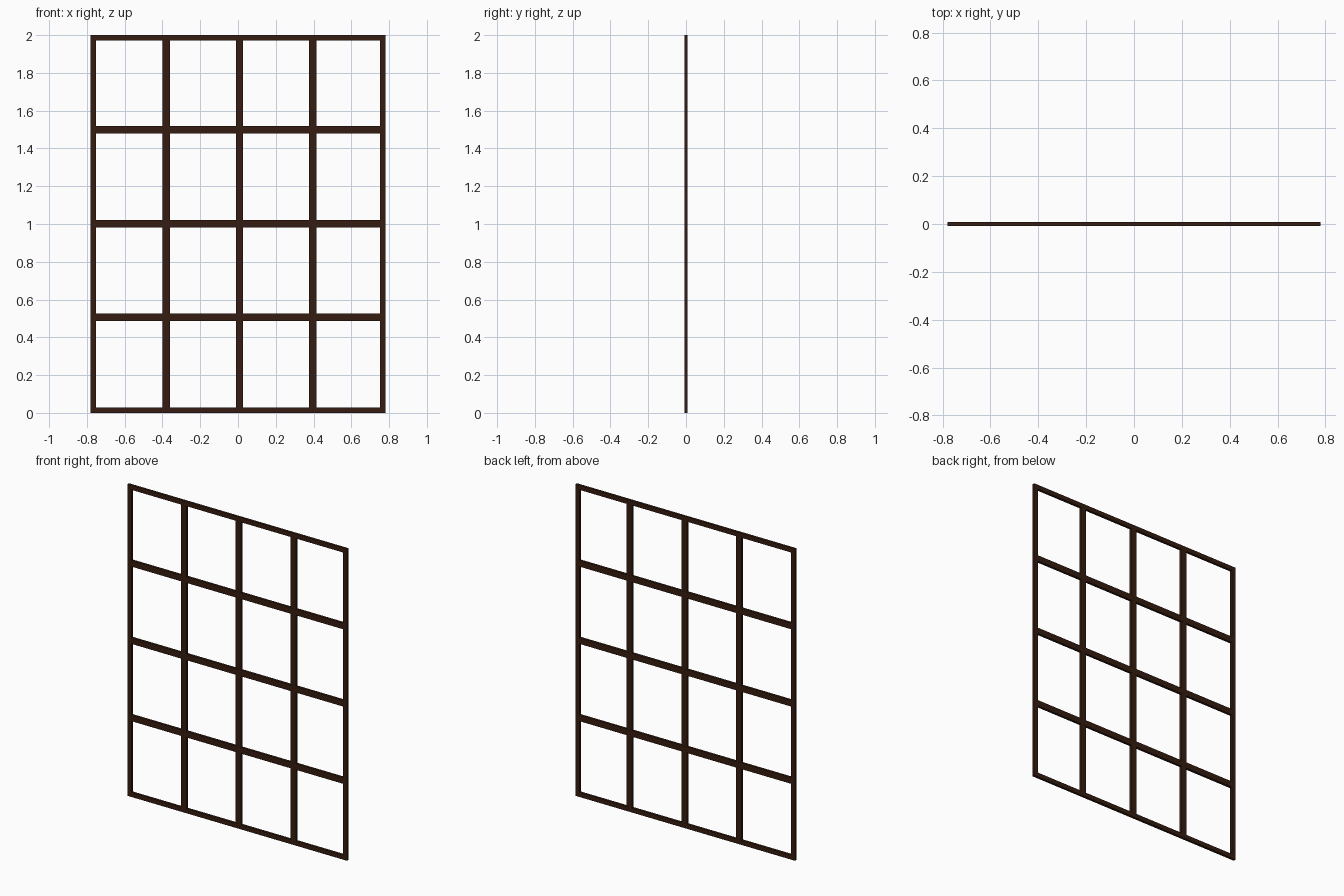
import bpy

if "Cube" in bpy.data.objects:
    bpy.data.objects.remove(bpy.data.objects["Cube"])

W, H = 1.56, 2.0      # overall width and height
RIM, BAR = 0.029, 0.039
DEPTH = 0.016

wood = bpy.data.materials.new("dark_wood")
wood.diffuse_color = (0.035, 0.012, 0.005, 1)
wood.use_nodes = True
wood.node_tree.nodes["Principled BSDF"].inputs["Base Color"].default_value = wood.diffuse_color


def bar(name, x, z, sx, sz, sy=DEPTH):
    bpy.ops.mesh.primitive_cube_add(size=1, location=(x, 0, z))
    ob = bpy.context.object
    ob.name = name
    ob.scale = (sx, sy, sz)
    bpy.ops.object.transform_apply(location=False, rotation=False, scale=True)
    ob.data.materials.append(wood)


# Outer frame: side stiles, with rails fitted between them
for side, s in (("left", -1), ("right", 1)):
    bar(f"{side}_stile", s * (W - RIM) / 2, H / 2, RIM, H)
for name, z in (("bottom_rail", RIM / 2), ("top_rail", H - RIM / 2)):
    bar(name, 0, z, W - 2 * RIM, RIM)

# Horizontal glazing bars
for i, z in enumerate((0.506, 1.002, 1.498)):
    bar(f"horizontal_bar_{i + 1}", 0, z, W - 2 * RIM, BAR)

# Vertical glazing bars, a touch thinner so the horizontals cross in front
for i in range(3):
    bar(f"vertical_bar_{i + 1}", 0.008 + (i - 1) * 0.388, H / 2,
        BAR, H - 2 * RIM, DEPTH - 0.001)
